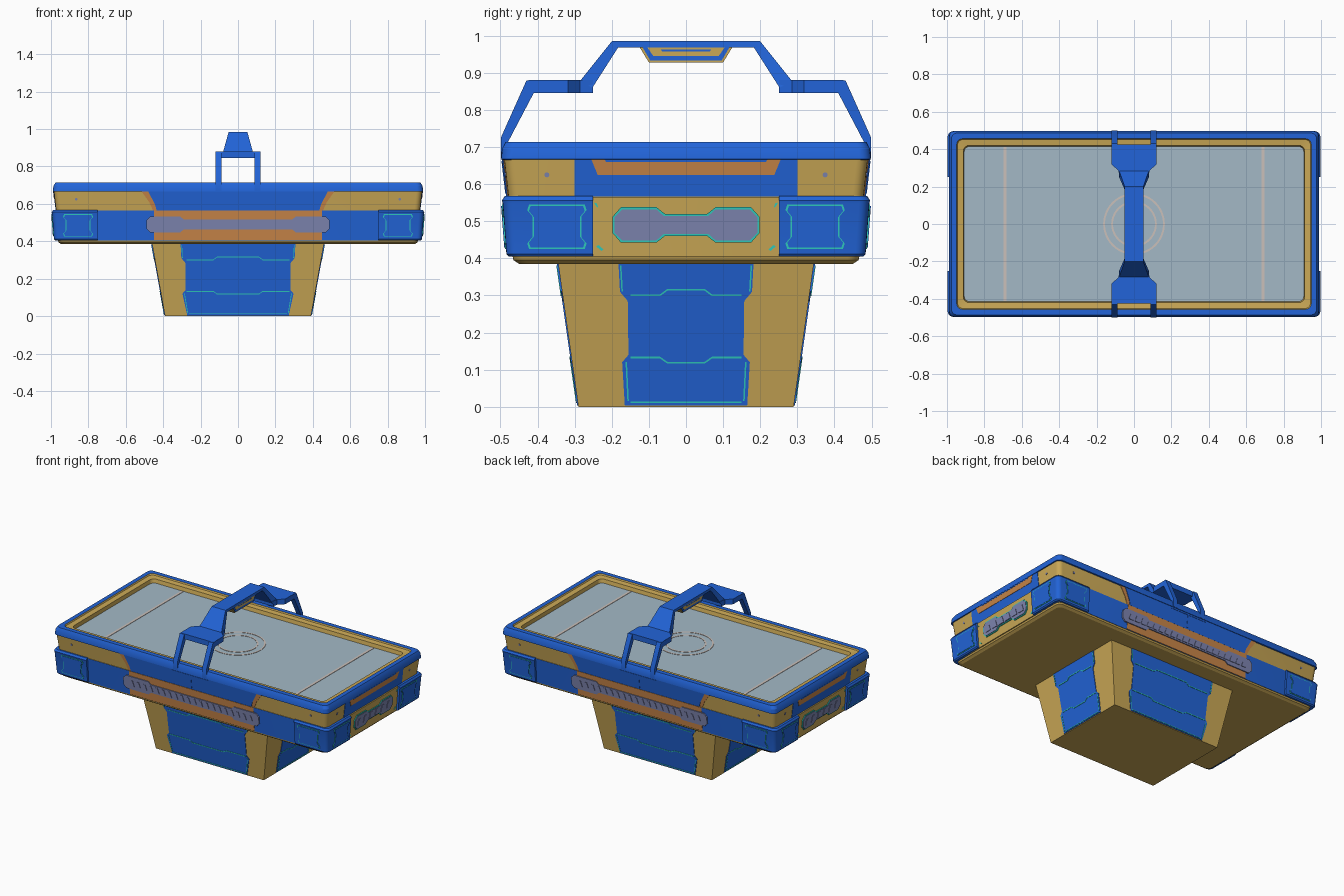
import bpy, bmesh, math

if "Cube" in bpy.data.objects:
    bpy.data.objects.remove(bpy.data.objects["Cube"])

def material(name, rgb):
    m = bpy.data.materials.new(name)
    lin = [((c / 255 + 0.055) / 1.055) ** 2.4 for c in rgb]
    m.diffuse_color = (*lin, 1)
    m.use_nodes = True
    m.node_tree.nodes["Principled BSDF"].inputs["Base Color"].default_value = m.diffuse_color
    return m

BLUE = material("blue", (34, 100, 216))
TAN = material("tan", (202, 168, 86))
BROWN = material("copper_brown", (200, 134, 72))
FIELD = material("pale_field", (164, 185, 198))
GREY = material("lavender_grey", (126, 133, 176))
TEAL = material("teal", (48, 205, 190))
LINE = material("field_line", (203, 192, 186))

def finish(name, bm, mats):
    bmesh.ops.recalc_face_normals(bm, faces=bm.faces)
    me = bpy.data.meshes.new(name)
    bm.to_mesh(me)
    bm.free()
    for m in mats:
        me.materials.append(m)
    ob = bpy.data.objects.new(name, me)
    bpy.context.collection.objects.link(ob)
    return ob

def add_loft(bm, rings, idx=None, cap=True):
    """Skin a list of point rings; idx gives a material index per band."""
    vs = [[bm.verts.new(p) for p in r] for r in rings]
    n = len(vs[0])
    for k in range(len(vs) - 1):
        for i in range(n):
            j = (i + 1) % n
            f = bm.faces.new((vs[k][i], vs[k][j], vs[k + 1][j], vs[k + 1][i]))
            f.material_index = idx[k] if idx else 0
    if cap:
        bm.faces.new(vs[0][::-1])
        f = bm.faces.new(vs[-1])
        f.material_index = idx[-1] if idx else 0

def loft(name, rings, mats, idx=None):
    bm = bmesh.new()
    add_loft(bm, rings, idx)
    return finish(name, bm, mats)

def rrect(hx, hy, z, r=0.03, seg=5):
    pts = []
    for q, (sx, sy) in enumerate(((1, 1), (-1, 1), (-1, -1), (1, -1))):
        for i in range(seg + 1):
            a = math.radians(90 * (q + i / seg))
            pts.append((sx * (hx - r) + r * math.cos(a), sy * (hy - r) + r * math.sin(a), z))
    return pts

# wall planes: axis, then (z, distance) low and high
WALLS = {
    "base_f": ("y", 0, .29, .385, .345), "base_e": ("x", 0, .39, .385, .46),
    "mid_f": ("y", .405, .470, .565, .482), "mid_e": ("x", .405, .970, .565, .982),
    "up_f": ("y", .565, .478, .668, .490), "up_e": ("x", .565, .972, .668, .984),
    "guard_f": ("y", .405, .484, .565, .496), "guard_e": ("x", .405, .984, .565, .996),
}

def plates(name, wall, polys, t, mat):
    """Thin plates of (u, z) outlines lying on a wall, repeated on the opposite wall."""
    axis, z0, d0, z1, d1 = WALLS[wall]
    bm = bmesh.new()
    for poly in polys:
        for s in (1, -1):
            rings = []
            for off in (-.006, t):
                ring = []
                for u, z in poly:
                    d = d0 + (d1 - d0) * (z - z0) / (z1 - z0) + off
                    ring.append((s * d, s * u, z) if axis == "x" else (s * u, -s * d, z))
                rings.append(ring)
            add_loft(bm, rings)
    return finish(name, bm, [mat])

def prism(name, poly, axis, spans, mat):
    """Extrude 2D outlines along x (y, z points) or z (x, y points)."""
    bm = bmesh.new()
    for a, b in spans:
        add_loft(bm, [[(h, p, q) if axis == "x" else (p, q, h) for p, q in poly] for h in (a, b)])
    return finish(name, bm, [mat])

def sym(pts):
    """Complete an outline given its right half, bottom to top."""
    return pts + [(-u, z) for u, z in reversed(pts)]

def flip(polys):
    return polys + [[(-u, z) for u, z in p] for p in polys]

def strip(pts, du=0, dz=0):
    return pts + [(u + du, z + dz) for u, z in reversed(pts)]

# Pedestal
loft("pedestal", [[(sx * hx, sy * hy, z) for sx, sy in ((1, 1), (-1, 1), (-1, -1), (1, -1))]
                  for hx, hy, z in ((.39, .29, 0), (.46, .345, .39))], [TAN])
for wall, label, k in (("base_f", "front", .125), ("base_e", "end", 0)):
    plates(label + "_pedestal_panel", wall, [sym([
        (.165 + k * .85, .004), (.172 + k, .12), (.155 + k, .14), (.157 + k, .285),
        (.178 + k, .31), (.182 + k, .385)])], .003, BLUE)
    lines = [strip([(-.15 - k, z), (-.07 - k / 2, z), (-.05 - k / 2, z + dz), (.05 + k / 2, z + dz),
                    (.07 + k / 2, z), (.15 + k, z)], dz=.005) for z, dz in ((.298, .015), (.13, -.014))]
    lines.append(strip([(-.15 - k * .9, .01), (.15 + k * .9, .01)], dz=.004))
    lines += flip([strip([(.158 + k * .9, .015), (.163 + k, .12)], du=-.004),
                   strip([(.174 + k, .31), (.178 + k, .38)], du=-.004)])
    plates(label + "_pedestal_trim", wall, lines, .005, TEAL)

# Table body
loft("lower_slab", [rrect(.945, .45, .385), rrect(.96, .465, .395), rrect(.965, .468, .41)], [TAN])
mid = loft("middle_body", [rrect(.970, .470, .405), rrect(.982, .482, .565)], [TAN, BLUE])
for p in mid.data.polygons:
    p.material_index = 1 if abs(p.normal.y) > .7 else 0
loft("upper_body", [rrect(.972, .478, .56), rrect(.984, .490, .668)], [TAN])

# Rim, inner lip and playing surface in one skin
loft("rim_and_playfield", [
    rrect(.980, .488, .665), rrect(.990, .498, .667), rrect(.987, .496, .695), rrect(.976, .486, .714),
    rrect(.948, .456, .714), rrect(.944, .452, .706), rrect(.912, .420, .702),
    rrect(.908, .415, .678)], [BLUE, TAN, FIELD], [0, 0, 0, 0, 1, 1, 1, 2]
     ).data.polygons[-1].material_index = 2

# Playfield lines
bm = bmesh.new()
for x in (-.69, .69):
    add_loft(bm, [[(x + a * .008, b * .412, z) for a, b in ((1, 1), (-1, 1), (-1, -1), (1, -1))]
                  for z in (.676, .680)])
for r in (.165, .122):
    circ = [(math.cos(i * math.pi / 24), math.sin(i * math.pi / 24)) for i in range(48)]
    add_loft(bm, [[(c * q, s * q, z) for c, s in circ]
                  for q, z in ((r - .01, .677), (r - .01, .680), (r, .680), (r, .677))], cap=False)
finish("playfield_lines", bm, [LINE])

# Corner guards
bm = bmesh.new()
for sx in (1, -1):
    for sy in (1, -1):
        rings = []
        for e, z in ((-.018, .405), (-.012, .412), (-.002, .548), (0, .556), (-.008, .568)):
            X, Y, r = .996 + e, .496 + e, .028
            arc = [(X - r + r * math.cos(a), Y - r + r * math.sin(a))
                   for a in (i * math.pi / 10 for i in range(6))]
            rings.append([(sx * x, sy * y, z) for x, y in [(.75, .25), (X, .25)] + arc + [(.75, Y)]])
        add_loft(bm, rings)
finish("corner_guards", bm, [BLUE])
HOUR = sym([(.075, -.06), (.08, -.045), (.066, -.028), (.066, .028), (.08, .045), (.075, .06)])
for wall, label, c in (("guard_f", "front", .855), ("guard_e", "end", .348)):
    for part, k, t, m in (("trim", 1, .002, TEAL), ("badge_plate", .94, .004, BLUE)):
        plates(f"{label}_guard_{part}", wall,
               flip([[(c + u * k, .485 + z * k) for u, z in HOUR]]), t, m)

# Upper side panels
plates("front_copper_band", "up_f", [sym([(.455, .566), (.475, .61), (.515, .666)])], .003, BROWN)
plates("front_upper_panel", "up_f", [sym([(.435, .566), (.445, .6), (.48, .666)])], .006, BLUE)
plates("front_center_rib", "up_f", [sym([(.006, .575), (.006, .655), (.13, .655), (.13, .662)])], .008, BLUE)
plates("end_upper_panel", "up_e", [sym([(.3, .566), (.3, .666)])], .003, BLUE)
plates("end_copper_plate", "up_e", [sym([(.238, .625), (.255, .666)])], .005, BROWN)
plates("end_blue_lip", "up_e", [sym([(.215, .66), (.22, .666)])], .006, BLUE)
for wall, c in (("up_f", .865), ("up_e", .375)):
    plates("bolts_" + wall, wall, flip([[(c + .007 * math.cos(i * math.pi / 4),
           .625 + .007 * math.sin(i * math.pi / 4)) for i in range(8)]]), .003, GREY)

# Copper centre and grilles
plates("front_copper_center", "mid_f", [sym([(.45, .407), (.45, .565)])], .003, BROWN)
def grille(a, b, h1, h2, g=0):
    c = .02
    return sym([(a - g / 2, .49 - h1 - g), (a + c, .49 - h2 - g), (b - c + g / 2, .49 - h2 - g),
                (b + g, .49 - h2 + c), (b + g, .49 + h2 - c), (b - c + g / 2, .49 + h2 + g),
                (a + c, .49 + h2 + g), (a - g / 2, .49 + h1 + g)])
plates("front_grille", "mid_f", [grille(.29, .49, .027, .043)], .009, GREY)
plates("end_grille_trim", "mid_e", [grille(.06, .192, .024, .042, .006)], .005, TEAL)
plates("end_grille", "mid_e", [grille(.06, .192, .024, .042)], .008, GREY)
def teeth(n, pitch, w_low, w_top, z0, z1):
    cs = [(i - (n - 1) / 2) * pitch for i in range(n)]
    return [[(c - w_low, z0), (c + w_low, z0), (c + w_top, z1), (c - w_top, z1)] for c in cs]
plates("front_grille_teeth", "mid_f", teeth(20, .045, .018, .006, .472, .508), .012, GREY)
plates("end_grille_teeth", "mid_e", teeth(6, .06, .022, .011, .468, .51), .011, GREY)
plates("end_ticks", "mid_e", flip([[(.222, .424), (.228, .42), (.242, .432), (.236, .436)],
                                   [(.236, .536), (.242, .54), (.248, .55), (.24, .548)]]), .003, TEAL)

# Overhead arch: legs, shoulders and beam
for s, label in ((-1, "front"), (1, "back")):
    leg = [(.499, .67), (.499, .725), (.43, .879), (.37, .879), (.37, .846), (.41, .846), (.484, .705), (.484, .67)]
    prism(label + "_arch_legs", [(s * y, z) for y, z in leg], "x", [(.088, .12), (-.12, -.088)], BLUE)
    prism(label + "_arch_shoulder", [(x, s * y) for x, y in sym(
        [(.078, .25), (.083, .285), (.119, .318), (.119, .425)])], "z", [(.846, .88)], BLUE)
def bar(w, s, y0, z0, y1, z1):
    return [(-w, s * y0, z0), (w, s * y0, z0), (w, s * y1, z1), (-w, s * y1, z1)]
loft("arch_beam", [bar(.08, -1, .287, .876, .252, .86), bar(.05, -1, .2, .985, .183, .968),
                   bar(.05, 1, .2, .985, .183, .968), bar(.08, 1, .287, .876, .252, .86)], [BLUE])

# Scoreboard under the beam
for part, pts, w, m in (("shell", [(.1, .928), (.127, .972)], .044, TAN),
                        ("frame", [(.096, .933), (.118, .97)], .047, BLUE),
                        ("face", [(.088, .945), (.104, .968)], .049, TAN),
                        ("bar", [(.065, .958), (.068, .963)], .05, BLUE)):
    prism("scoreboard_" + part, sym(pts), "x", [(-w, w)], m)

# Smooth rounded corners, keep edges sharp
bpy.ops.object.select_all(action="SELECT")
bpy.context.view_layer.objects.active = mid
bpy.ops.object.shade_smooth_by_angle(angle=math.radians(25))
